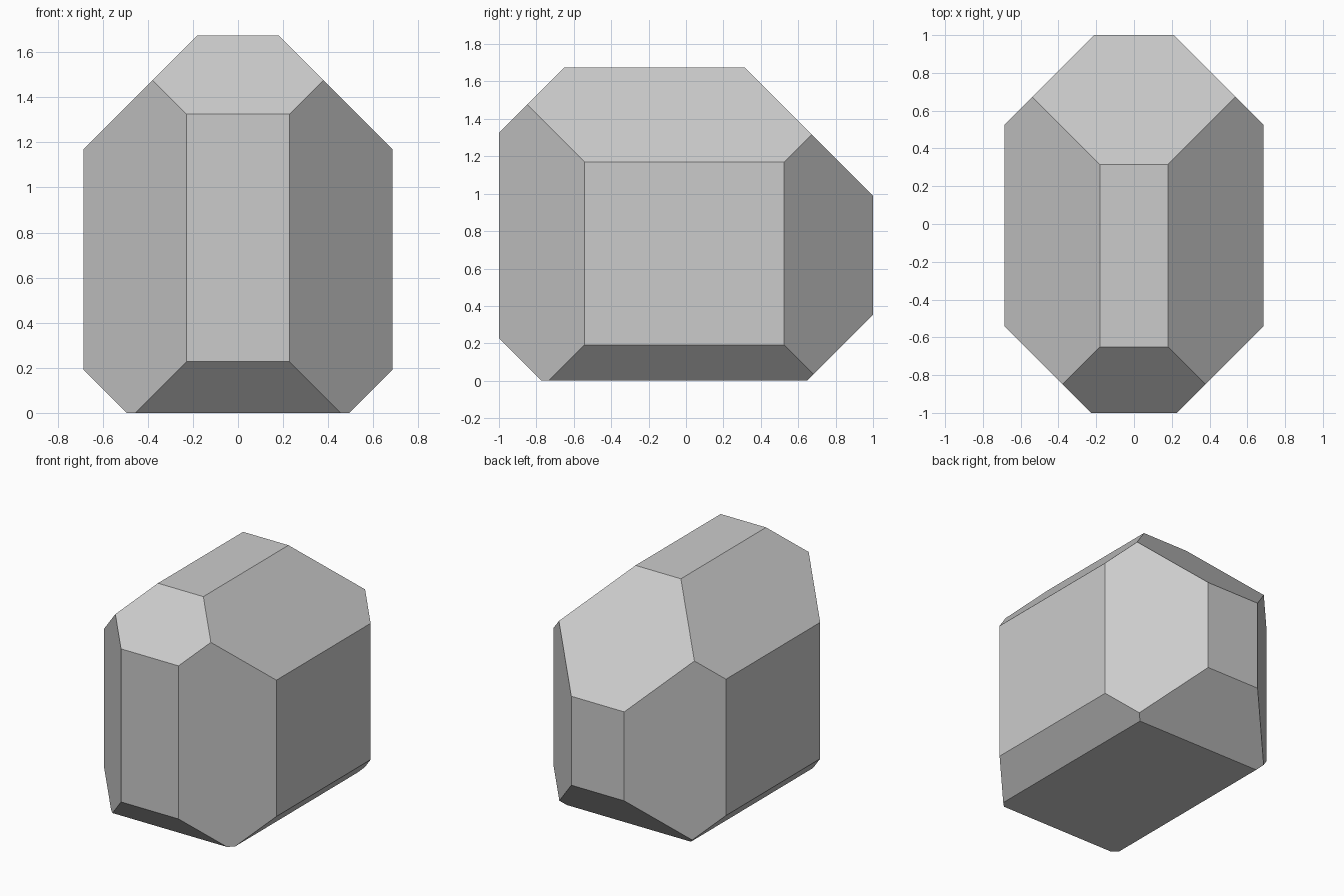
import bpy, bmesh
from mathutils import Vector

if "Cube" in bpy.data.objects:
    bpy.data.objects.remove(bpy.data.objects["Cube"])

HALF_X, HALF_Y, HEIGHT = 0.685, 1.0, 1.675

bm = bmesh.new()


def slice_off(normal, distance):
    """Remove everything where normal . point > distance and cap the cut."""
    n = Vector(normal)
    cut = bmesh.ops.bisect_plane(
        bm, geom=bm.verts[:] + bm.edges[:] + bm.faces[:], dist=1e-5,
        plane_co=n * distance / n.length_squared, plane_no=n, clear_outer=True)
    edges = [e for e in cut["geom_cut"] if isinstance(e, bmesh.types.BMEdge)]
    bmesh.ops.contextual_create(bm, geom=edges)


# Plain block standing on the ground
bmesh.ops.create_cube(bm, size=1)
for v in bm.verts:
    v.co = (v.co.x * 2 * HALF_X, v.co.y * 2 * HALF_Y, (v.co.z + 0.5) * HEIGHT)

# Long edges running front to back, and the four upright edges
for s in (-1, 1):
    slice_off((s, 0, 1), 1.855)
    slice_off((s, 0, -1), 0.493)
    slice_off((s, -1, 0), 1.228)
    slice_off((s, 1, 0), 1.21)

# Edges running left to right: top front, top back, bottom front, bottom back
slice_off((0, -1, 1), 2.325)
slice_off((0, 1, 1), 1.99)
slice_off((0, -1, -1), 0.773)
slice_off((0, 1, -1), 0.648)

bmesh.ops.recalc_face_normals(bm, faces=bm.faces[:])
mesh = bpy.data.meshes.new("faceted_stone")
bm.to_mesh(mesh)
bm.free()
bpy.context.collection.objects.link(bpy.data.objects.new("faceted_stone", mesh))
